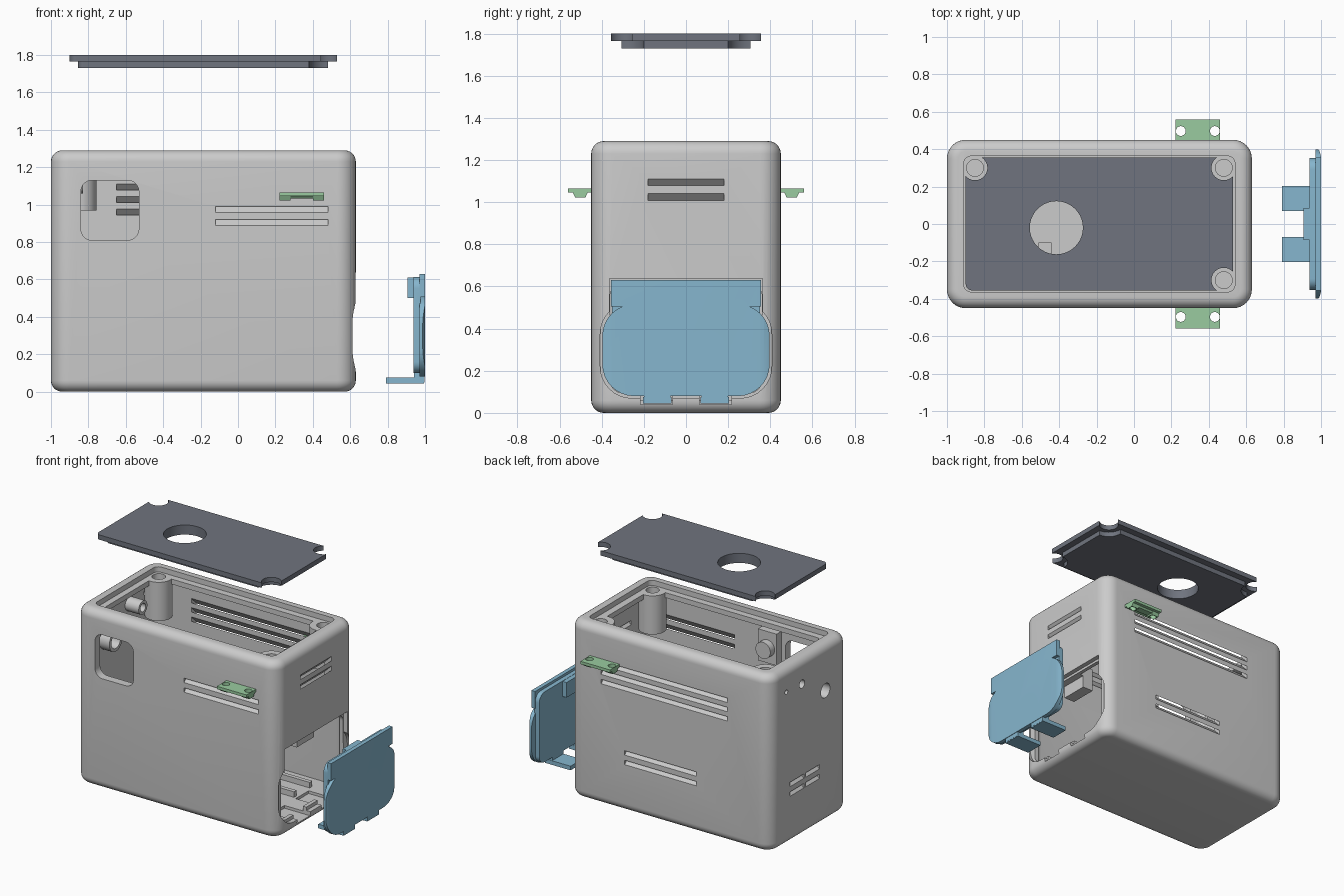
import bpy, bmesh
from mathutils import Vector, Matrix

if "Cube" in bpy.data.objects:
    bpy.data.objects.remove(bpy.data.objects["Cube"])


def finish(bm, name):
    bmesh.ops.recalc_face_normals(bm, faces=bm.faces[:])
    me = bpy.data.meshes.new(name)
    bm.to_mesh(me)
    bm.free()
    ob = bpy.data.objects.new(name, me)
    bpy.context.collection.objects.link(ob)
    return ob


def box(name, x, y, z, r=0, axis=2, edge=0):
    """Box from ranges; r rounds edges along axis, edge rounds the cap rims."""
    bm = bmesh.new()
    bmesh.ops.create_cube(bm, size=1)
    rng = (x, y, z)
    for v in bm.verts:
        v.co = Vector([(a + b) / 2 + c * (b - a) for c, (a, b) in zip(v.co, rng)])
    lo, hi = rng[axis]
    if r:
        es = [e for e in bm.edges if abs(e.verts[0].co[axis] - e.verts[1].co[axis]) > 1e-5]
        bmesh.ops.bevel(bm, geom=es, offset=r, segments=8, profile=0.5, affect='EDGES')
    if edge:
        es = [e for e in bm.edges if any(all(abs(v.co[axis] - q) < 1e-5 for v in e.verts) for q in (lo, hi))]
        bmesh.ops.bevel(bm, geom=es, offset=edge, segments=7, profile=0.5, affect='EDGES')
    return finish(bm, name)


def cyl(name, c, r, lo, hi, axis=2):
    """Cylinder along axis; c gives the two other coordinates in order."""
    bm = bmesh.new()
    bmesh.ops.create_cone(bm, cap_ends=True, segments=40, radius1=r, radius2=r, depth=hi - lo)
    m = (lo + hi) / 2
    for v in bm.verts:
        a, b, h = v.co
        p = [c[0] + a, c[1] + b]
        p.insert(axis, m + h)
        v.co = Vector(p)
    return finish(bm, name)


def louvre(axis, sign, wall, a, b, z, rise):
    """Sloping vent slot through the wall at coordinate sign*wall side."""
    w, along = (wall - 0.1, wall + 0.03), (a, b)
    x, y = (along, w) if axis == 1 else (w, along)
    if sign < 0:
        w = (wall - 0.03, wall + 0.1)
        x, y = (along, w) if axis == 1 else (w, along)
    ob = box("slot", x, y, (z - 0.016, z + 0.016))
    for v in ob.data.vertices:
        v.co.z += rise * (wall - v.co[axis]) * sign
    return ob


def boolean(ob, tools, op='DIFFERENCE'):
    for t in tools:
        m = ob.modifiers.new("b", 'BOOLEAN')
        m.object, m.operation, m.solver = t, op, 'EXACT'
        bpy.context.view_layer.objects.active = ob
        bpy.ops.object.modifier_apply(modifier=m.name)
        bpy.data.objects.remove(t)
    return ob


def shape(name="housing", dx=0):
    return box(name, (-1 + dx, 0.63 + dx), (-0.45, 0.45), (0, 1.29), 0.1, 2, 0.06)


def material(ob, name, rgb):
    m = bpy.data.materials.get(name) or bpy.data.materials.new(name)
    m.diffuse_color = (*rgb, 1)
    m.use_nodes = True
    m.node_tree.nodes["Principled BSDF"].inputs["Base Color"].default_value = m.diffuse_color
    ob.data.materials.clear()
    ob.data.materials.append(m)


# housing: hollow shell with lid opening
body = shape()
boolean(body, [box("c", (-0.94, 0.57), (-0.39, 0.39), (0.06, 1.215), 0.05),
               box("c", (-0.865, 0.49), (-0.315, 0.315), (1.1, 1.4), 0.03)])

# lid screw posts in three corners
posts = [(-0.85, 0.3), (0.48, 0.3), (0.48, -0.3)]
boolean(body, [cyl("p", c, 0.093, 0.97, 1.26) for c in posts], 'UNION')
boolean(body, [box("c", (-0.91, 0.54), (-0.363, 0.363), (1.252, 1.4), 0.04)])
boolean(body, [cyl("h", c, 0.045, 1.08, 1.4) for c in posts])

# end wall bosses, inner bracket and door screw block
boolean(body, [cyl("p", (-0.18, 0.96), 0.075, -0.96, -0.86, 0),
               cyl("p", (0.09, 1.11), 0.05, -0.96, -0.83, 0),
               box("p", (-0.5, -0.35), (-0.41, -0.33), (0.95, 1.18)),
               cyl("p", (-0.425, 1.06), 0.06, -0.34, -0.28, 1),
               box("p", (0.46, 0.58), (-0.1, 0.1), (0.53, 0.7))], 'UNION')

# side window
boolean(body, [box("c", (-0.84, -0.53), (-0.6, -0.36), (0.81, 1.13), 0.06, 1)])

# door opening: recess, through hole, tab slots, screw clearance
boolean(body, [box("c", (0.598, 0.8), (-0.407, 0.407), (0.07, 0.525), 0.15, 0),
               box("c", (0.597, 0.8), (-0.363, 0.363), (0.4, 0.638)),
               box("c", (0.545, 0.8), (-0.36, 0.36), (0.095, 0.62), 0.06, 0),
               box("c", (0.42, 0.8), (-0.215, -0.065), (0.04, 0.15)),
               box("c", (0.42, 0.8), (0.065, 0.215), (0.04, 0.15)),
               cyl("h", (0, 0.585), 0.022, 0.4, 0.7, 0)])

# louvres on all four walls
slots = [louvre(1, -1, -0.45, -0.12, 0.48, z, 1) for z in (0.975, 0.905)]
slots += [louvre(1, 1, 0.45, -0.65, 0.37, z, 1) for z in (1.035, 0.968, 0.9)]
slots += [louvre(1, 1, 0.45, -0.4, 0.18, z, 1) for z in (0.43, 0.36)]
slots += [louvre(0, 1, 0.63, -0.18, 0.18, z, -1) for z in (1.095, 1.025)]
slots += [louvre(0, -1, -1, a, b, z, 1) for z in (0.43, 0.36) for a, b in ((-0.11, 0.05), (0.07, 0.23))]
boolean(body, slots)

# connector and indicator holes in the end wall
boolean(body, [cyl("h", (y, z), r, -1.1, -0.8, 0) for y, z, r in
               ((-0.18, 0.96, 0.052), (0.09, 1.11, 0.03), (0.27, 1.12, 0.016), (-0.08, 1.11, 0.013))])

# floor rails and locating blocks
for i, y in enumerate((-0.27, -0.09, 0.09, 0.27)):
    box(f"floor_rail_{i}", (-0.1, 0.4), (y - 0.015, y + 0.015), (0.05, 0.1))
for i, x in enumerate((-0.1, 0.15)):
    box(f"cross_rail_{i}", (x - 0.015, x + 0.015), (-0.3, 0.3), (0.05, 0.12))
box("locating_block", (-0.51, -0.44), (-0.16, -0.1), (0.05, 0.12))

# lid: stepped plate with round opening and corner notches
lid = box("lid", (-0.9, 0.53), (-0.355, 0.355), (1.765, 1.8), 0.035)
boolean(lid, [box("p", (-0.855, 0.48), (-0.305, 0.305), (1.73, 1.78), 0.03)], 'UNION')
boolean(lid, [cyl("h", (-0.415, -0.02), 0.142, 1.6, 1.9)])
for x, y in posts:
    sx, sy = (1 if x > 0 else -1), (1 if y > 0 else -1)
    boolean(lid, [cyl("h", (x, y), 0.066, 1.6, 1.9),
                  box("c", sorted((x, x + 0.2 * sx)), sorted((y, y + 0.2 * sy)), (1.6, 1.9)),
                  cyl("h", (x, y), 0.1, 1.6, 1.765)])

# door: outer plate following the housing corners, inner step, latch tabs
door = box("door", (0.97, 1.1), (-0.397, 0.397), (0.08, 0.515), 0.15, 0)
boolean(door, [box("p", (0.97, 1.1), (-0.355, 0.355), (0.505, 0.63))], 'UNION')
boolean(door, [shape("p", 0.37)], 'INTERSECT')
boolean(door, [box("p", (0.938, 0.975), (-0.352, 0.352), (0.1, 0.612), 0.06, 0),
               box("p", (0.905, 0.96), (-0.085, 0.085), (0.5, 0.61)),
               box("p", (0.79, 0.995), (-0.203, -0.07), (0.045, 0.075)),
               box("p", (0.79, 0.995), (0.07, 0.203), (0.045, 0.075)),
               box("p", (0.94, 0.996), (-0.2, -0.073), (0.05, 0.12)),
               box("p", (0.94, 0.996), (0.073, 0.2), (0.05, 0.12))], 'UNION')
boolean(door, [cyl("h", (0, 0.585), 0.05, 0.96, 1.1, 0),
               cyl("h", (0, 0.585), 0.025, 0.8, 1.1, 0),
               cyl("h", (0, 0.175), 0.14, 0.992, 1.1, 0)])

# strap brackets on both long sides
brackets = []
for name, s in (("rear_bracket", 1), ("front_bracket", -1)):
    b = box(name, (0.222, 0.46), sorted((s * 0.44, s * 0.56)), (1.045, 1.066))
    feet = []
    for x0, x1, z in ((0.222, 0.28, 1.022), (0.402, 0.46, 1.022), (0.27, 0.41, 1.034)):
        f = box("p", (x0, x1), sorted((s * 0.465, s * 0.54)), (z, 1.05))
        for v in f.data.vertices:
            if v.co.z < 1.04:
                v.co.y = s * (0.5 + (abs(v.co.y) - 0.5) * 0.65)
        feet.append(f)
    boolean(b, feet, 'UNION')
    boolean(b, [cyl("h", (x, s * 0.497), 0.026, 0.9, 1.2) for x in (0.25, 0.432)])
    brackets.append(b)

# colours and shading
material(lid, "slate", (0.16, 0.175, 0.21))
material(door, "blue", (0.24, 0.47, 0.62))
for b in brackets:
    material(b, "green", (0.32, 0.6, 0.35))
for ob in bpy.data.objects:
    if ob.name != "lid" and ob.name != "door" and ob not in brackets:
        ob.data.materials.clear()
    bpy.ops.object.select_all(action='DESELECT')
    ob.select_set(True)
    bpy.context.view_layer.objects.active = ob
    bpy.ops.object.shade_smooth_by_angle(angle=0.5)
